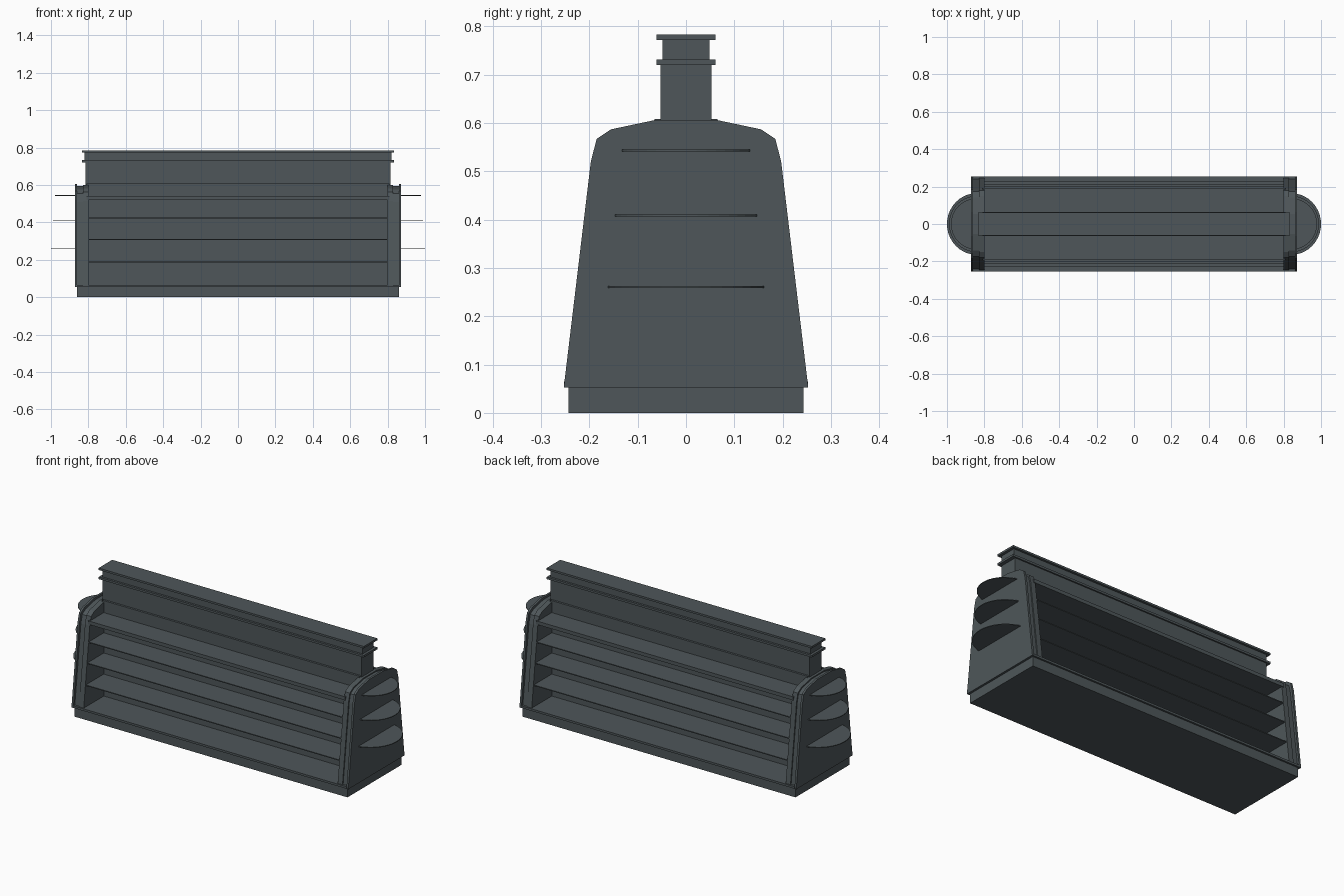
import bpy, bmesh, math

if "Cube" in bpy.data.objects:
    bpy.data.objects.remove(bpy.data.objects["Cube"])

mat = bpy.data.materials.new("slate grey")
mat.diffuse_color = (0.077, 0.094, 0.101, 1)
mat.use_nodes = True
mat.node_tree.nodes["Principled BSDF"].inputs["Base Color"].default_value = mat.diffuse_color


def finish(name, bm):
    bmesh.ops.recalc_face_normals(bm, faces=bm.faces)
    me = bpy.data.meshes.new(name)
    bm.to_mesh(me)
    bm.free()
    me.materials.append(mat)
    ob = bpy.data.objects.new(name, me)
    bpy.context.collection.objects.link(ob)
    return ob


def extrude(name, pts, vec):
    """Closed outline (3D points) swept along a vector."""
    bm = bmesh.new()
    f = bm.faces.new([bm.verts.new(p) for p in pts])
    r = bmesh.ops.extrude_face_region(bm, geom=[f])
    vs = [v for v in r["geom"] if isinstance(v, bmesh.types.BMVert)]
    bmesh.ops.translate(bm, verts=vs, vec=vec)
    if f.is_valid and len(f.edges[0].link_faces) < 2:
        bm.faces.new(list(f.verts))
    return finish(name, bm)


def box(name, x0, x1, y0, y1, z0, z1):
    bm = bmesh.new()
    bmesh.ops.create_cube(bm, size=1)
    for v in bm.verts:
        v.co = (x1 if v.co.x > 0 else x0, y1 if v.co.y > 0 else y0,
                z1 if v.co.z > 0 else z0)
    return finish(name, bm)


# plinth and deck
box("plinth", -.86, .86, -.243, .243, 0, .055)
box("deck", -.862, .862, -.253, .253, .053, .065)

# central back wall and stepped top rail
box("back_wall", -.815, .815, -.053, .053, .06, .722)
box("back_wall_lower", -.81, .81, -.065, .065, .06, .608)
box("rail_lower_lip", -.835, .835, -.061, .061, .72, .732)
box("rail_core", -.82, .82, -.049, .049, .73, .774)
box("rail_cap", -.835, .835, -.061, .061, .772, .783)

# shelves on both long sides: height, reach, thickness
for i, (z, reach, t) in enumerate([(.185, .226, .005), (.305, .213, .005),
                                   (.42, .201, .005), (.52, .193, .02)]):
    for s, side in ((-1, "front"), (1, "back")):
        y0, y1 = sorted((s * .05, s * reach))
        box(f"{side}_shelf_{i + 1}", -.81, .81, y0, y1, z, z + t)

# tapered end panels made of three layers, the middle one set back
half = [(.253, .053), (.197, .52), (.185, .567), (.155, .587), (.065, .606)]
layers = [("outer", .86, .872, 0), ("groove", .828, .862, .012), ("inner", .80, .83, .006)]
for s, side in ((-1, "left"), (1, "right")):
    for lname, x0, x1, inset in layers:
        prof = [(y - inset, z - (inset if z > .1 else 0)) for y, z in half]
        prof += [(-y, z) for y, z in reversed(prof)]
        extrude(f"{side}_end_panel_{lname}", [(s * x0, y, z) for y, z in prof],
                (s * (x1 - x0), 0, 0))
    # half-round end shelves: height, half width, tip
    for i, (z, w, tip) in enumerate([(.259, .165, 1.0), (.407, .151, .989), (.541, .137, .979)]):
        n = 20
        pts = []
        for k in range(n + 1):
            a = math.pi * (k / n - .5)
            pts.append((s * (.84 + (tip - .84) * math.cos(a)), w * math.sin(a), z))
        extrude(f"{side}_round_shelf_{i + 1}", pts, (0, 0, .004))
